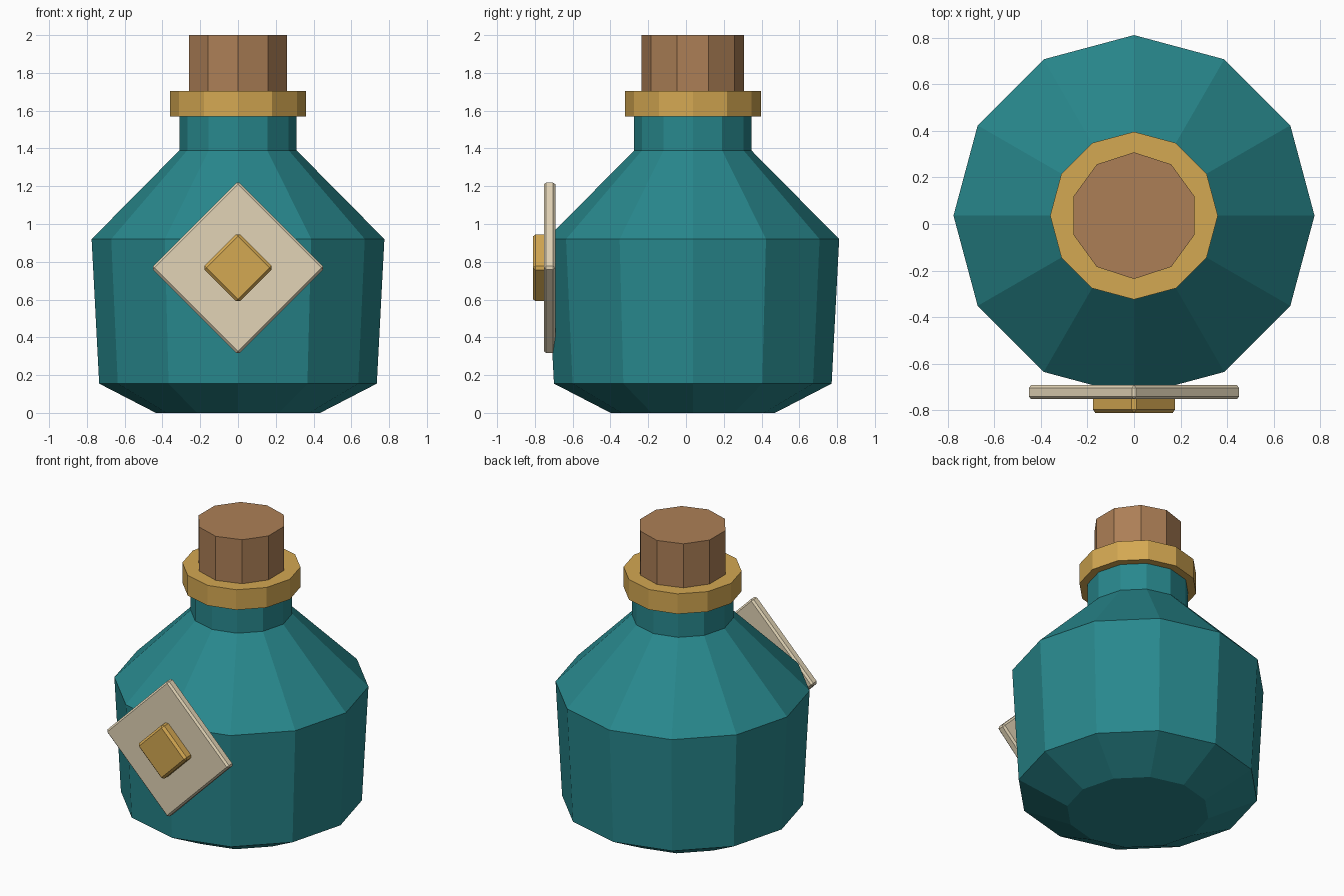
import bpy, bmesh
from math import cos, sin, pi, radians

if "Cube" in bpy.data.objects:
    bpy.data.objects.remove(bpy.data.objects["Cube"], do_unlink=True)

AXIS_Y = 0.036  # the bottle sits slightly back to balance the label


def material(name, rgb):
    linear = [((c / 255 + 0.055) / 1.055) ** 2.4 for c in rgb]
    mat = bpy.data.materials.new(name)
    mat.use_nodes = True
    mat.diffuse_color = (*linear, 1)
    mat.node_tree.nodes["Principled BSDF"].inputs["Base Color"].default_value = (*linear, 1)
    return mat


def add_object(name, bm, mat):
    bmesh.ops.recalc_face_normals(bm, faces=bm.faces)
    mesh = bpy.data.meshes.new(name)
    bm.to_mesh(mesh)
    bm.free()
    mesh.materials.append(mat)
    obj = bpy.data.objects.new(name, mesh)
    bpy.context.collection.objects.link(obj)
    return obj


def lathe(name, profile, sides, mat):
    """Closed faceted solid from (radius, height) pairs, a corner facing +y."""
    bm = bmesh.new()
    rings = []
    for r, z in profile:
        angles = [pi / 2 + 2 * pi * i / sides for i in range(sides)]
        rings.append([bm.verts.new((r * cos(a), r * sin(a), z)) for a in angles])
    for low, high in zip(rings, rings[1:]):
        for i in range(sides):
            j = (i + 1) % sides
            bm.faces.new((low[i], low[j], high[j], high[i]))
    bm.faces.new(rings[0][::-1])
    bm.faces.new(rings[-1])
    obj = add_object(name, bm, mat)
    obj.location.y = AXIS_Y
    return obj


def diamond(name, side, y_front, y_back, bevel, mat):
    """Square plate standing on its corner with chamfered edges."""
    bm = bmesh.new()
    bmesh.ops.create_cube(bm, size=1)
    bmesh.ops.scale(bm, vec=(side, y_back - y_front, side), verts=bm.verts)
    bmesh.ops.bevel(bm, geom=bm.edges[:], offset=bevel, segments=1, affect='EDGES')
    obj = add_object(name, bm, mat)
    obj.rotation_euler.y = radians(45)
    obj.location = (0, (y_front + y_back) / 2, 0.768)
    return obj


teal = material("teal glass", (40, 136, 141))
gold = material("gold", (212, 168, 82))
cork = material("cork brown", (172, 127, 86))
paper = material("label cream", (226, 212, 182))

# Bottle body, shoulder and neck
lathe("bottle", [(0.435, 0), (0.735, 0.155), (0.775, 0.92), (0.31, 1.39), (0.31, 1.6)], 12, teal)
# Rim collar and stopper
lathe("collar", [(0.36, 1.57), (0.36, 1.705)], 12, gold)
lathe("stopper", [(0.272, 1.66), (0.272, 2.0)], 10, cork)
# Front label with raised emblem
diamond("label", 0.65, -0.752, -0.692, 0.012, paper)
diamond("label_emblem", 0.265, -0.811, -0.735, 0.015, gold)
